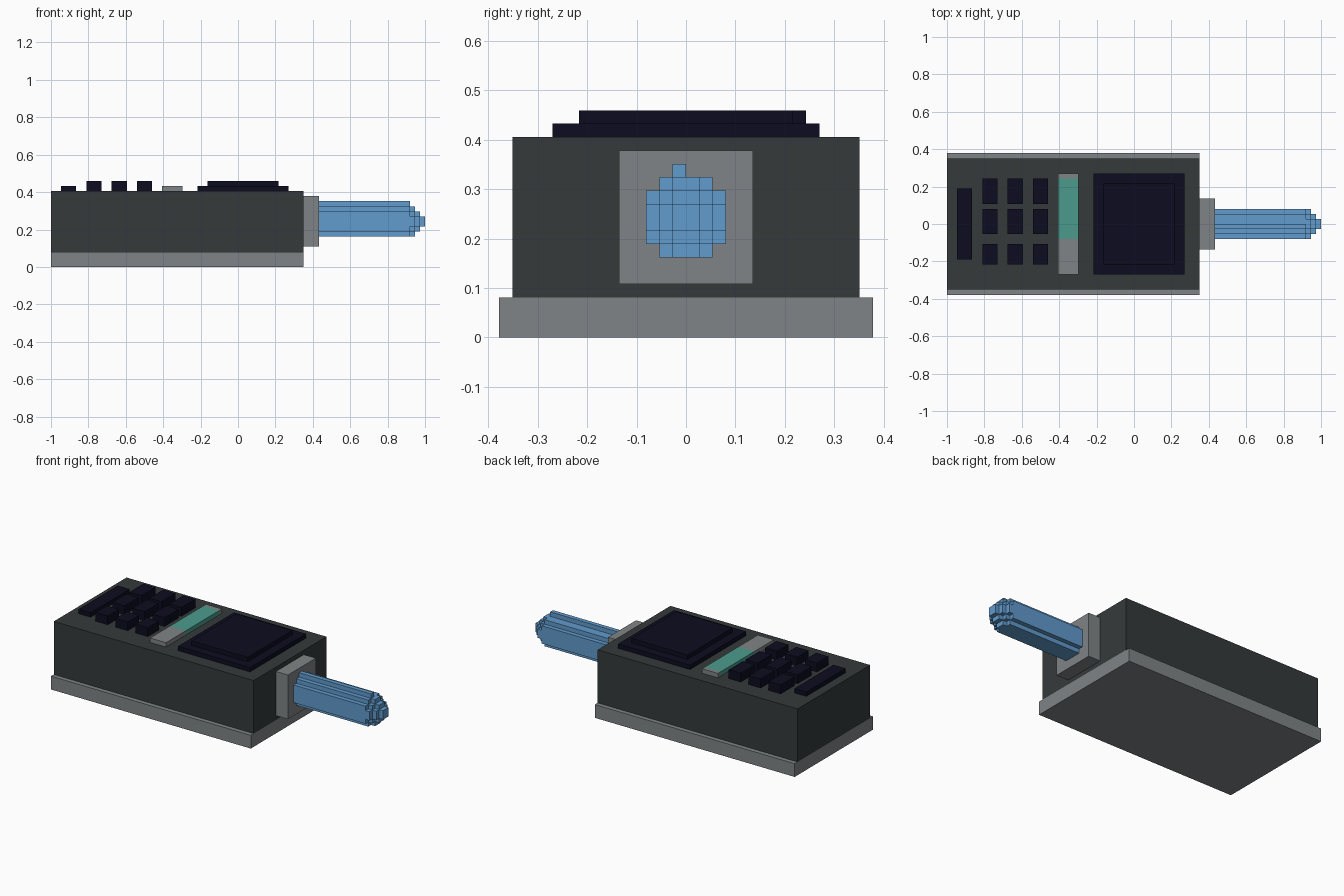
import bpy, bmesh

if "Cube" in bpy.data.objects:
    bpy.data.objects.remove(bpy.data.objects["Cube"])

U = 1 / 37  # voxel size


def material(name, rgb):
    def lin(c):
        c /= 255
        return c / 12.92 if c <= 0.04045 else ((c + 0.055) / 1.055) ** 2.4
    m = bpy.data.materials.new(name)
    m.diffuse_color = (*[lin(c) for c in rgb], 1)
    m.use_nodes = True
    m.node_tree.nodes["Principled BSDF"].inputs["Base Color"].default_value = m.diffuse_color
    return m


GREY = material("grey", (128, 132, 134))
BODY = material("dark grey", (53, 58, 58))
NAVY = material("navy black", (12, 12, 32))
BLUE = material("blue", (97, 155, 205))
TEAL = material("teal", (76, 155, 140))


def boxes(name, mat, spans):
    """One object from boxes given as (x0, x1, y0, y1, z0, z1) in voxels."""
    bm = bmesh.new()
    for x0, x1, y0, y1, z0, z1 in spans:
        for v in bmesh.ops.create_cube(bm, size=1)["verts"]:
            v.co = ((x1 if v.co.x > 0 else x0) * U,
                    (y1 if v.co.y > 0 else y0) * U,
                    (z1 if v.co.z > 0 else z0) * U)
    me = bpy.data.meshes.new(name)
    bm.to_mesh(me)
    bm.free()
    me.materials.append(mat)
    ob = bpy.data.objects.new(name, me)
    bpy.context.collection.objects.link(ob)
    return ob


# Casing
boxes("base", GREY, [(-37, 13, -14, 14, 0, 3)])
boxes("casing", BODY, [(-37, 13, -13, 13, 3, 15)])
boxes("antenna_mount", GREY, [(13, 16, -5, 5, 4, 14)])

# Stepped screen
boxes("screen_frame", NAVY, [(-8, 10, -10, 10, 15, 16)])
boxes("screen", NAVY, [(-6, 8, -8, 8, 16, 17)])

# Indicator strip with a lit middle part
boxes("indicator_ends", GREY, [(-15, -11, -10, -3, 15, 16), (-15, -11, 9, 10, 15, 16)])
boxes("indicator_light", TEAL, [(-15, -11, -3, 9, 15, 16)])

# Keypad
for col, x in enumerate((-30, -25, -20)):
    for row, (y0, y1) in enumerate(((-8, -4), (-2, 3), (4, 9))):
        boxes(f"key_{col}_{row}", NAVY, [(x, x + 3, y0, y1, 15, 17)])
boxes("long_key", NAVY, [(-35, -32, -7, 7, 15, 16)])

# Antenna: rounded voxel section, stepping in to a blunt tip
boxes("antenna", BLUE, [
    (16, 34, -3, 3, 7, 11),
    (16, 34, -2, 2, 6, 7),
    (16, 34, -2, 2, 11, 12),
    (16, 34, -1, 0, 12, 13),
])
boxes("antenna_tip", BLUE, [
    (34, 35, -3, 3, 8, 10),
    (34, 35, -2, 2, 7, 8),
    (34, 35, -2, 2, 10, 11),
    (34, 35, -1, 1, 6, 7),
    (34, 35, -1, 1, 11, 12),
    (35, 36, -2, 2, 8, 10),
    (35, 36, -1, 1, 7, 8),
    (35, 36, -1, 1, 10, 11),
    (36, 37, -1, 1, 8, 10),
])
